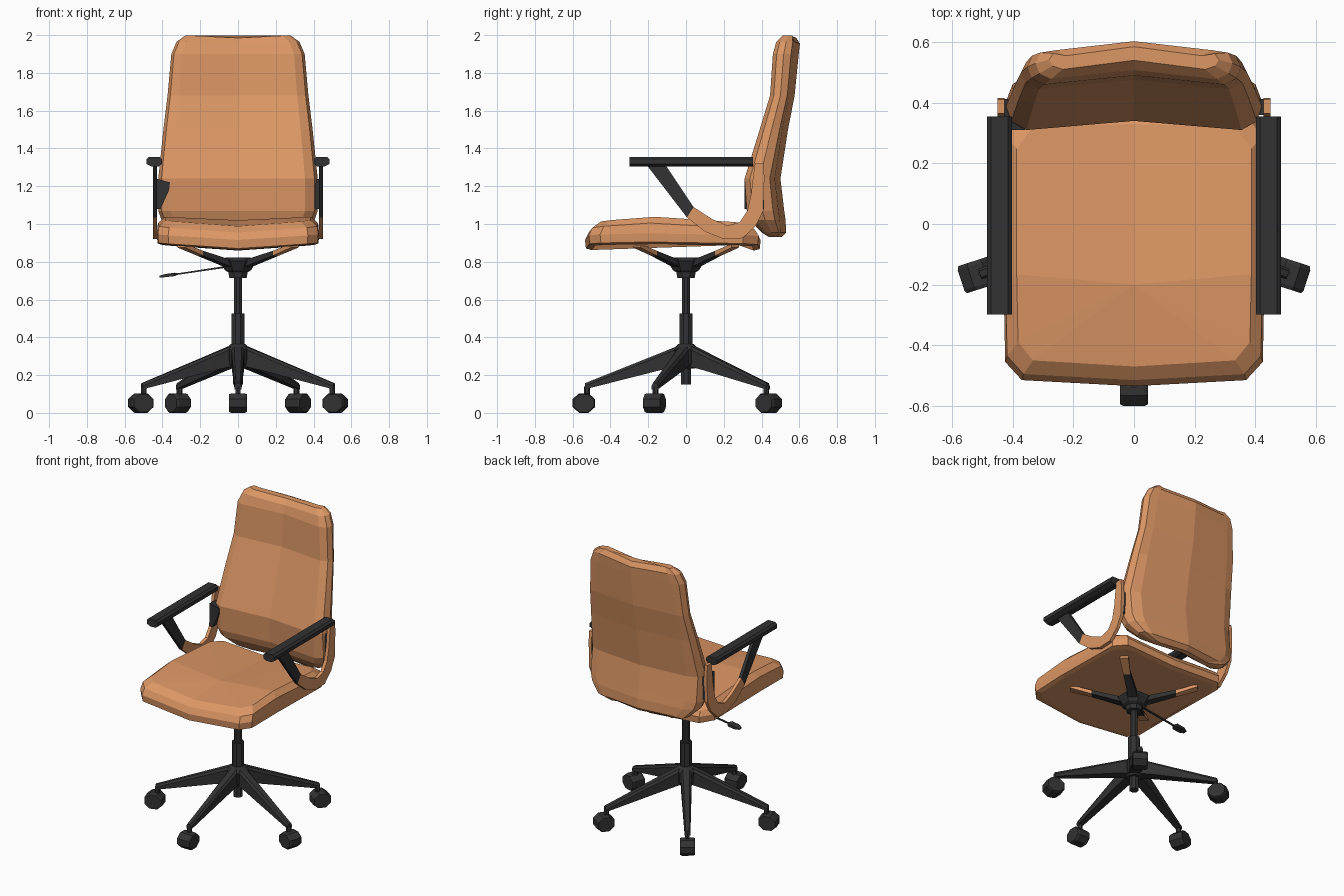
import bpy, bmesh, math
from mathutils import Vector, Matrix

if "Cube" in bpy.data.objects:
    bpy.data.objects.remove(bpy.data.objects["Cube"])


def material(name, rgb):
    m = bpy.data.materials.new(name)
    m.diffuse_color = (*rgb, 1)
    m.use_nodes = True
    m.node_tree.nodes["Principled BSDF"].inputs["Base Color"].default_value = m.diffuse_color
    return m


TAN = material("tan leather", (0.72, 0.31, 0.13))
DARK = material("dark plastic", (0.032, 0.032, 0.032))


def loft(name, rings, mat, fan=None, matrix=None):
    """Skin a list of equal-length closed rings; cap the ends (last end may fan to a point)."""
    bm = bmesh.new()
    vs = [[bm.verts.new(p) for p in r] for r in rings]
    n = len(rings[0])
    for a, b in zip(vs, vs[1:]):
        for i in range(n):
            j = (i + 1) % n
            bm.faces.new((a[i], a[j], b[j], b[i]))
    bm.faces.new(vs[0][::-1])
    if fan:
        c = bm.verts.new(fan)
        for i in range(n):
            bm.faces.new((vs[-1][i], vs[-1][(i + 1) % n], c))
    else:
        bm.faces.new(vs[-1])
    if matrix:
        bm.transform(matrix)
    bmesh.ops.recalc_face_normals(bm, faces=bm.faces)
    me = bpy.data.meshes.new(name)
    bm.to_mesh(me)
    bm.free()
    me.materials.append(mat)
    ob = bpy.data.objects.new(name, me)
    bpy.context.collection.objects.link(ob)
    return ob


def lathe(name, profile, mat, n=8):
    """Faceted upright solid from (radius, z) pairs."""
    ang = [math.tau * (i + 0.5) / n for i in range(n)]
    return loft(name, [[(r * math.cos(a), r * math.sin(a), z) for a in ang] for r, z in profile], mat)


def strip(name, pairs, x0, x1, mat):
    """Bar of constant width in x, following pairs of (y, z) points on its two edges."""
    return loft(name, [[(x0, *a), (x1, *a), (x1, *b), (x0, *b)] for a, b in pairs], mat)


def mirrored(half):
    """Close a half outline whose first and last points lie on x = 0."""
    return half + [(-p[0], *p[1:]) for p in half[-2:0:-1]]


# Seat cushion: stacked outlines, dished towards the centre line
OUTLINE = [(0, -0.53), (0.37, -0.51), (0.425, -0.45), (0.43, -0.2), (0.43, 0.30), (0.37, 0.38), (0, 0.39)]


def seat_ring(sx, inset, z):
    ring = []
    for x, y in OUTLINE:
        crown = -0.03 * max(0, y + 0.2) / 0.55 - 0.02 * max(0, -0.2 - y) / 0.3
        crown *= 1 if z > 0.97 else 0.3
        yy = y + inset * max(-1, min(1, -y / 0.35))
        ring.append((x * sx, yy, z + crown - 0.028 * (1 - abs(x) / 0.43)))
    return mirrored(ring)


loft("seat", [seat_ring(0.93, 0.03, 0.897), seat_ring(0.99, 0.0, 0.905), seat_ring(1.0, -0.005, 0.95),
              seat_ring(0.985, 0.015, 1.005), seat_ring(0.90, 0.06, 1.038)],
     TAN, fan=(0, -0.2, 1.02))

# Backrest: curved cross-sections stacked upwards (z, half width, front edge y, back centre y)
BACK = [(0.93, 0.24, 0.44, 0.505), (0.955, 0.34, 0.40, 0.53), (1.02, 0.405, 0.34, 0.527),
        (1.07, 0.422, 0.322, 0.52), (1.24, 0.422, 0.31, 0.50), (1.5, 0.395, 0.39, 0.54),
        (1.68, 0.373, 0.445, 0.575), (1.9, 0.353, 0.46, 0.597), (1.965, 0.325, 0.478, 0.603),
        (1.997, 0.28, 0.51, 0.585)]
rings = []
for z, w, f, b in BACK:
    t = b - f
    zc = z - (0.012 if z > 1.95 else 0)
    rings.append(mirrored([(0, f + 0.03, zc), (0.84 * w, f, z), (0.96 * w, f + 0.15 * t, z),
                           (w, f + 0.42 * t, z), (0.95 * w, b - 0.3 * t, z),
                           (0.8 * w, b - 0.03, z), (0, b, zc)]))
loft("backrest", rings, TAN)

# Armrests
ARM = [((0.005, 1.035), (0.04, 1.09)), ((0.10, 0.96), (0.14, 1.025)), ((0.20, 0.92), (0.22, 0.992)),
       ((0.30, 0.925), (0.285, 1.01)), ((0.37, 0.99), (0.325, 1.07)), ((0.41, 1.07), (0.345, 1.16)),
       ((0.415, 1.25), (0.355, 1.25)), ((0.41, 1.32), (0.365, 1.32))]
STRUT = [((-0.21, 1.315), (-0.11, 1.315)), ARM[0]]
PAD = [(0.42, 1.305), (0.46, 1.305), (0.485, 1.318), (0.485, 1.343), (0.472, 1.356),
       (0.416, 1.356), (0.402, 1.343), (0.402, 1.318)]
BRACKET = [(0.432, 1.24), (0.36, 1.22), (0.365, 1.18), (0.41, 1.08), (0.432, 1.08)]
for s, side in ((-1, "left"), (1, "right")):
    strip(side + "_arm_loop", ARM, s * 0.428, s * 0.45, TAN)
    strip(side + "_arm_strut", STRUT, s * 0.428, s * 0.45, DARK)
    loft(side + "_arm_pad", [[(s * x, y, z) for x, z in PAD] for y in (-0.298, 0.355)], DARK)
    front = 0.31 if s < 0 else 0.36
    loft(side + "_back_bracket", [[(s * x, y, z) for x, z in BRACKET] for y in (front, 0.412)], DARK)

# Tilt mechanism and gas column
lathe("mechanism", [(0.05, 0.715), (0.055, 0.745), (0.075, 0.755), (0.105, 0.805), (0.07, 0.822)], DARK)
lathe("column", [(0.024, 0.5), (0.024, 0.76)], DARK)
lathe("column_sleeve", [(0.03, 0.15), (0.03, 0.25), (0.038, 0.3), (0.038, 0.525)], DARK)


def bar_ring(p, w, h, side):
    p, d = Vector(p), Vector(side).normalized() * w
    u = Vector((0, 0, h))
    return [p - d - u, p + d - u, p + d + u, p - d + u]


# Four seat support arms, dark near the mechanism and tan at the tips
for sx in (-1, 1):
    for sy in (-1, 1):
        side = (-sy, sx, 0)
        a, b, c = [bar_ring((sx * x, sy * y, z), w, h, side) for x, y, z, w, h in
                   ((0.05, 0.05, 0.79, 0.03, 0.018), (0.20, 0.17, 0.845, 0.022, 0.013),
                    (0.30, 0.26, 0.885, 0.028, 0.01))]
        loft("support_arm", [a, b], DARK)
        loft("support_tip", [b, c], TAN)

# Height lever
lever = [(-0.05, 0.775, 0.005, 0.005), (-0.32, 0.735, 0.005, 0.004), (-0.335, 0.733, 0.024, 0.009),
         (-0.39, 0.726, 0.024, 0.008), (-0.415, 0.722, 0.012, 0.004)]
loft("lever", [bar_ring((x, 0, z), w, h, (0, 1, 0)) for x, z, w, h in lever], DARK)

# Five-star base: hub, tapered legs, stems and casters
lathe("base_hub", [(0.05, 0.235), (0.07, 0.26), (0.072, 0.335), (0.04, 0.365)], DARK, 10)
for k in range(5):
    turn = Matrix.Rotation(math.radians(-90 + 72 * k), 4, 'Z')
    leg = [[(r, -w, lo), (r, w, lo), (r, w, hi - 0.015), (r, 0.6 * w, hi), (r, -0.6 * w, hi), (r, -w, hi - 0.015)]
           for r, w, lo, hi in ((0.03, 0.034, 0.25, 0.36), (0.14, 0.032, 0.225, 0.315), (0.535, 0.018, 0.125, 0.157))]
    loft("base_leg", leg, DARK, matrix=turn)
    stem = [[(0.525 + 0.016 * math.cos(i * math.pi / 3), 0.016 * math.sin(i * math.pi / 3), z) for i in range(6)]
            for z in (0.09, 0.14)]
    loft("caster_stem", stem, DARK, matrix=turn)
    wheel = [[(0.541 + 0.064 * q * math.cos((i + 0.5) * math.pi / 4),
               y, 0.052 + 0.056 * q * math.sin((i + 0.5) * math.pi / 4)) for i in range(8)]
             for y, q in ((-0.047, 0.9), (-0.035, 1), (0.035, 1), (0.047, 0.9))]
    loft("caster", wheel, DARK, matrix=turn)
